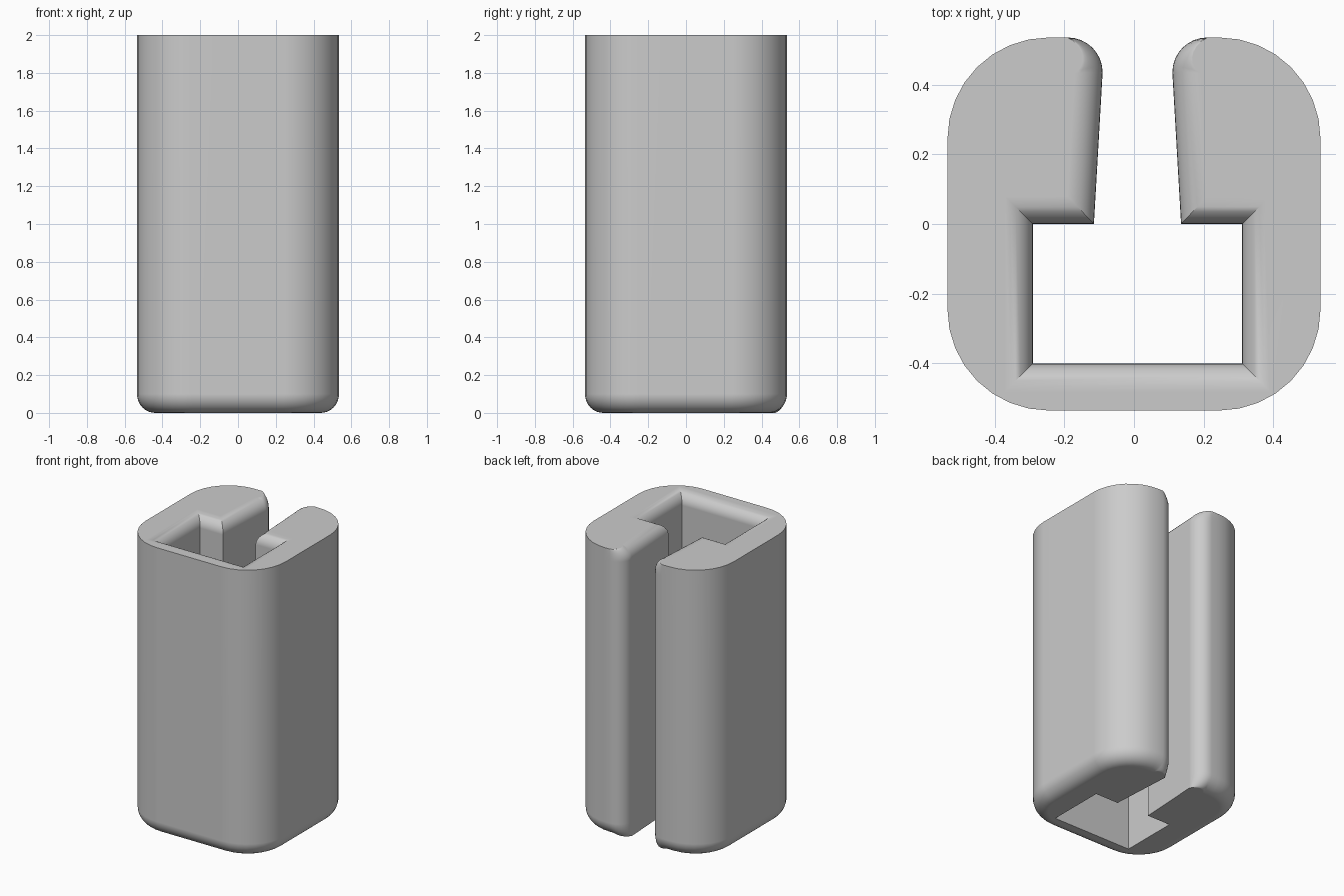
import bpy, bmesh, math
from mathutils import Vector

cube = bpy.data.objects.get("Cube")
if cube:
    bpy.data.objects.remove(cube)

HALF, CORNER = 0.535, 0.29     # outer size and plan corner radius
HEIGHT = 2.0
FOOT_R, MOUTH_R = 0.1, 0.08    # outer bottom and inner top roundings
STEPS = 8

grey = bpy.data.materials.new("plain grey")
grey.use_nodes = True
colour = (0.6, 0.6, 0.6, 1)
grey.diffuse_color = colour
bsdf = grey.node_tree.nodes["Principled BSDF"]
bsdf.inputs["Base Color"].default_value = colour
bsdf.inputs["Roughness"].default_value = 0.6


def arc(cx, cy, r, start, w0=0.0, w1=0.0):
    """Quarter arc of (point, inner weight), the weight blending w0 to w1."""
    out = []
    for i in range(STEPS + 1):
        t = i / STEPS
        a = math.radians(start + 90 * t)
        p = Vector((cx + r * math.cos(a), cy + r * math.sin(a)))
        out.append((p, w0 + (w1 - w0) * t))
    return out


# C-shaped plan, counterclockwise; weight 0 is outer wall, 1 is inner wall
c = HALF - CORNER
lip = 0.1
plan = arc(c, -c, CORNER, 270) + arc(c, c, CORNER, 0)
plan += arc(0.21, HALF - lip, lip, 90, 0, 1)
inner = [(0.135, 0), (0.31, 0), (0.31, -0.4),
         (-0.29, -0.4), (-0.29, 0), (-0.115, 0)]
plan += [(Vector(p), 1.0) for p in inner]
plan += arc(-0.19, HALF - lip, lip, 0, 1, 0)
plan += arc(-c, c, CORNER, 90) + arc(-c, -c, CORNER, 180)

# Mitred direction into the material at every plan point
count = len(plan)
inward = []
for i in range(count):
    before = (plan[i][0] - plan[i - 1][0]).normalized()
    after = (plan[(i + 1) % count][0] - plan[i][0]).normalized()
    n1 = Vector((-before.y, before.x))
    n2 = Vector((-after.y, after.x))
    inward.append((n1 + n2) / (1 + n1.dot(n2)))

# Levels: (height, outer inset, inner inset)
angles = [math.pi / 2 * i / STEPS for i in range(STEPS + 1)]
levels = [(FOOT_R * (1 - math.cos(a)), FOOT_R * (1 - math.sin(a)), 0)
          for a in angles]
levels += [(HEIGHT - MOUTH_R * (1 - math.sin(a)), 0,
            MOUTH_R * (1 - math.cos(a))) for a in angles]

# Loft the levels and cap both ends
bm = bmesh.new()
rings = []
for z, foot, mouth in levels:
    ring = []
    for (p, w), n in zip(plan, inward):
        q = p + n * (foot * (1 - w) * 0.97 + mouth * w)
        ring.append(bm.verts.new((q.x, q.y, z)))
    rings.append(ring)
for low, high in zip(rings, rings[1:]):
    for i in range(count):
        j = (i + 1) % count
        bm.faces.new((low[i], low[j], high[j], high[i]))
bm.faces.new(list(reversed(rings[0])))
bm.faces.new(rings[-1])
bmesh.ops.recalc_face_normals(bm, faces=bm.faces)

mesh = bpy.data.meshes.new("slotted_sleeve")
bm.to_mesh(mesh)
bm.free()
mesh.materials.append(grey)
sleeve = bpy.data.objects.new("slotted_sleeve", mesh)
bpy.context.collection.objects.link(sleeve)

# Smooth rounded areas, keep hard corners crisp
bpy.ops.object.select_all(action='DESELECT')
sleeve.select_set(True)
bpy.context.view_layer.objects.active = sleeve
bpy.ops.object.shade_smooth_by_angle(angle=math.radians(35))
weighted = sleeve.modifiers.new("weighted_normals", 'WEIGHTED_NORMAL')
weighted.keep_sharp = True
